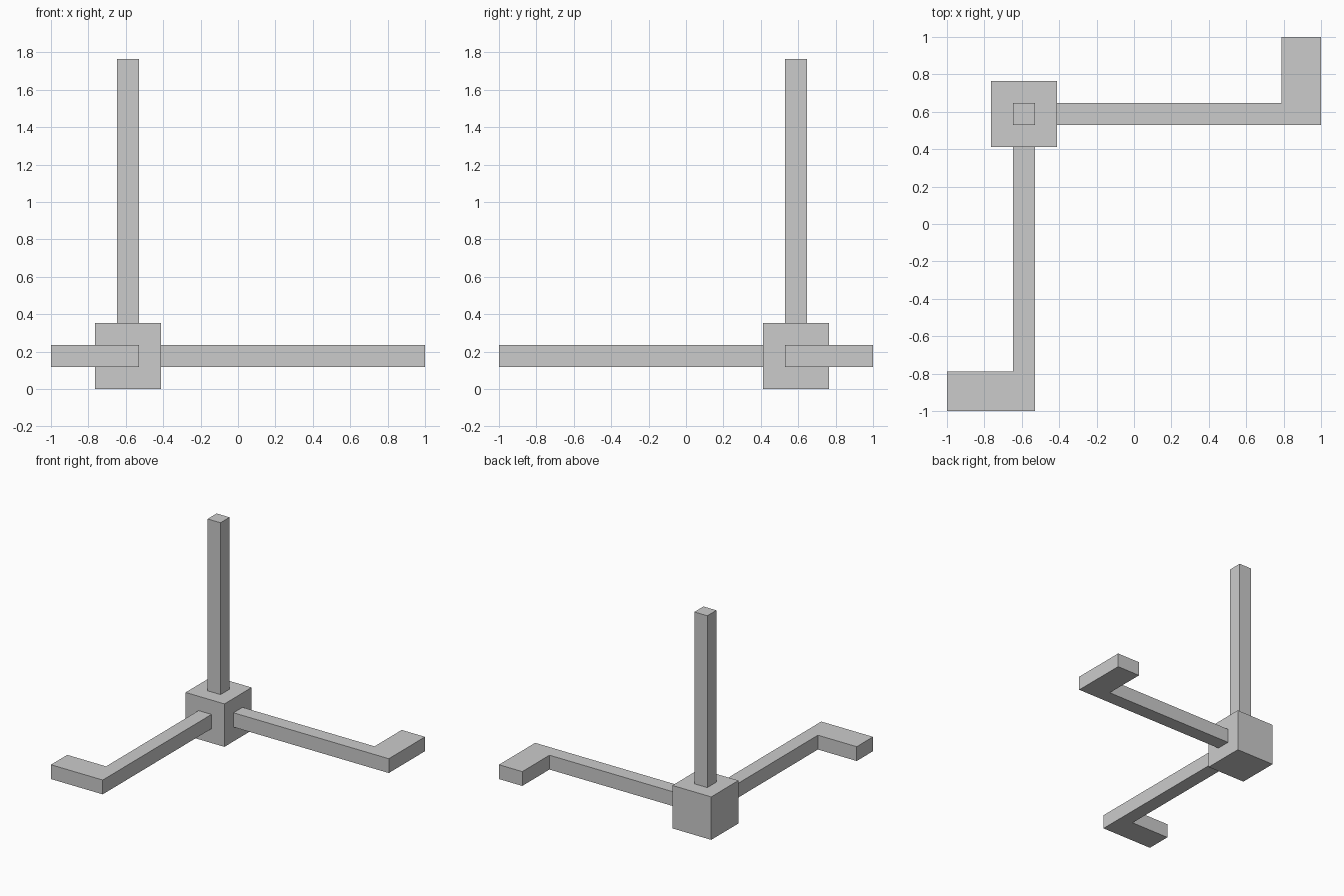
import bpy, bmesh
from mathutils import Vector

if "Cube" in bpy.data.objects:
    bpy.data.objects.remove(bpy.data.objects["Cube"])

U = 2 / 17  # bar thickness; the whole model is laid out on this unit


def prism(name, outline, z0, z1):
    """Extrude a flat outline from z0 to z1."""
    bm = bmesh.new()
    face = bm.faces.new([bm.verts.new((x, y, z0)) for x, y in outline])
    ext = bmesh.ops.extrude_face_region(bm, geom=[face])
    top = [g for g in ext["geom"] if isinstance(g, bmesh.types.BMVert)]
    bmesh.ops.translate(bm, verts=top, vec=Vector((0, 0, z1 - z0)))
    bmesh.ops.recalc_face_normals(bm, faces=bm.faces)
    mesh = bpy.data.meshes.new(name)
    bm.to_mesh(mesh)
    bm.free()
    obj = bpy.data.objects.new(name, mesh)
    bpy.context.collection.objects.link(obj)
    return obj


def square(cx, cy, half):
    return [(cx - half, cy - half), (cx + half, cy - half),
            (cx + half, cy + half), (cx - half, cy + half)]


# Corner hub and upright post
C = 5 * U
prism("hub_cube", square(-C, C, 1.5 * U), 0, 3 * U)
prism("upright_post", square(-C, C, 0.5 * U), 3 * U, 15 * U)

# L-shaped arm running forward, ending in a wide foot
inner, outer = -C + U / 2, -C - U / 2
foot = -1 + 1.8 * U
arm = [(-1, -1), (inner, -1), (inner, C - 1.5 * U),
       (outer, C - 1.5 * U), (outer, foot), (-1, foot)]
prism("front_arm", arm, U, 2 * U)

# Matching arm, mirrored across the diagonal
prism("side_arm", [(-y, -x) for x, y in arm], U, 2 * U)
